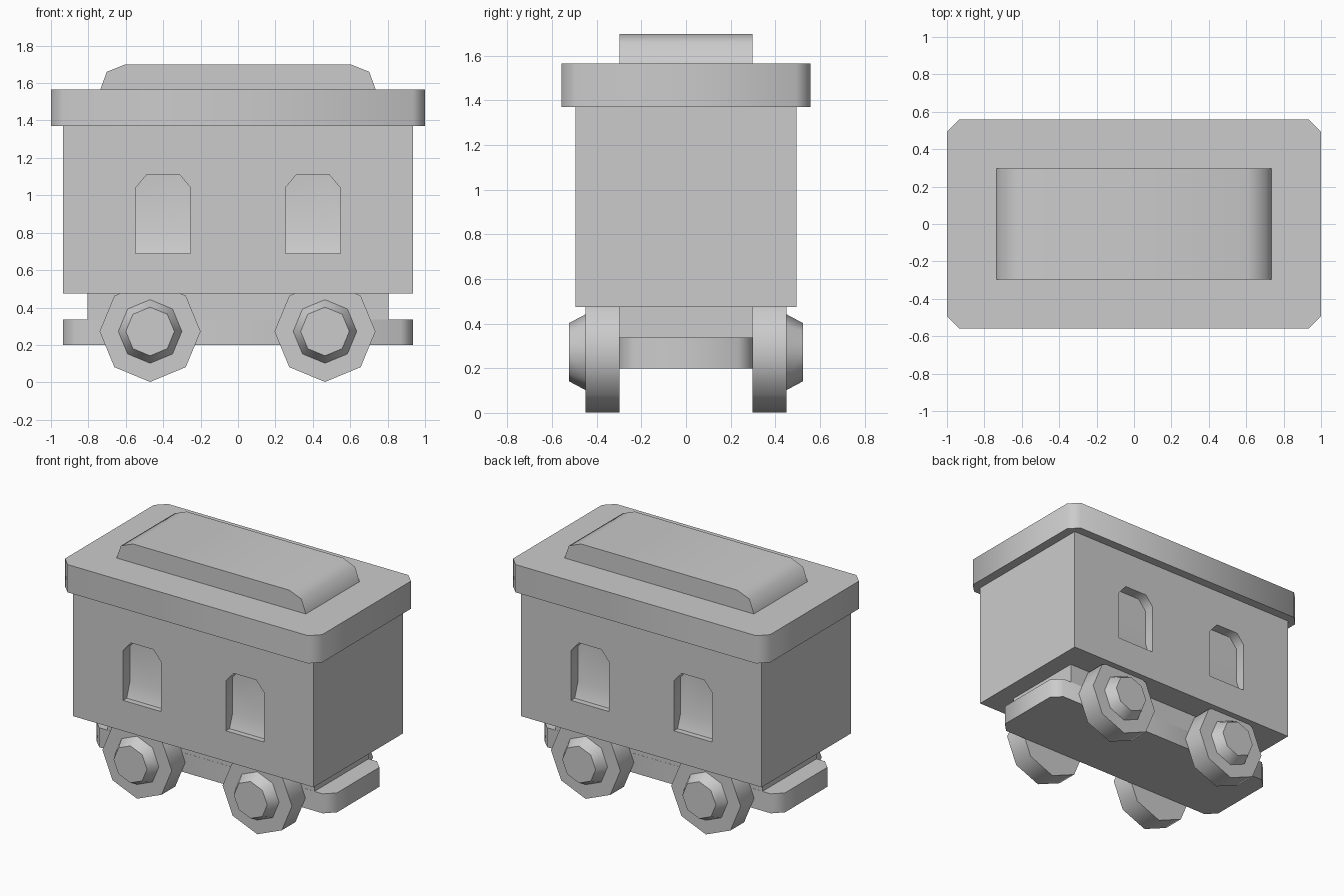
import bpy, bmesh, math
from mathutils import Matrix

if "Cube" in bpy.data.objects:
    bpy.data.objects.remove(bpy.data.objects["Cube"])


def make(name, bm):
    bmesh.ops.recalc_face_normals(bm, faces=bm.faces)
    mesh = bpy.data.meshes.new(name)
    bm.to_mesh(mesh)
    bm.free()
    ob = bpy.data.objects.new(name, mesh)
    bpy.context.collection.objects.link(ob)
    return ob


def activate(ob):
    bpy.ops.object.select_all(action='DESELECT')
    ob.select_set(True)
    bpy.context.view_layer.objects.active = ob


def smooth(ob):
    activate(ob)
    bpy.ops.object.shade_smooth_by_angle(angle=math.radians(50))


def prism(bm, pts, start, end):
    """Extrude a closed 3D profile given by two placement functions."""
    a = [bm.verts.new(start(*p)) for p in pts]
    b = [bm.verts.new(end(*p)) for p in pts]
    bm.faces.new(a)
    bm.faces.new(b)
    for i in range(len(pts)):
        j = (i + 1) % len(pts)
        bm.faces.new((a[i], a[j], b[j], b[i]))


def plate(name, hx, hy, z0, z1, c):
    """Flat slab with chamfered vertical corners."""
    pts = [(hx, hy - c), (hx - c, hy), (-hx + c, hy), (-hx, hy - c),
           (-hx, -hy + c), (-hx + c, -hy), (hx - c, -hy), (hx, -hy + c)]
    bm = bmesh.new()
    prism(bm, pts, lambda x, y: (x, y, z0), lambda x, y: (x, y, z1))
    ob = make(name, bm)
    smooth(ob)
    return ob


def block(name, hx, hy, z0, z1):
    bm = bmesh.new()
    bmesh.ops.create_cube(bm, size=1, matrix=Matrix.Translation((0, 0, (z0 + z1) / 2))
                          @ Matrix.Diagonal((2 * hx, 2 * hy, z1 - z0, 1)))
    return make(name, bm)


# Window cutters: clipped arch with a sloped lower back wall
bm = bmesh.new()
half = [(0.147, 0.69, 0.455), (0.147, 0.79, 0.42), (0.147, 1.04, 0.42), (0.088, 1.11, 0.42)]
outline = half + [(-x, z, d) for x, z, d in reversed(half)]
for cx in (-0.4, 0.4):
    for s in (-1, 1):
        out = [bm.verts.new((cx + x, s * 0.6, z)) for x, z, d in outline]
        inn = [bm.verts.new((cx + x, s * d, z)) for x, z, d in outline]
        bm.faces.new(out)
        bm.faces.new(inn[1:7])
        bm.faces.new((inn[0], inn[1], inn[6], inn[7]))
        for i in range(8):
            j = (i + 1) % 8
            bm.faces.new((out[i], out[j], inn[j], inn[i]))
cutter = make("window_cutter", bm)
cutter.hide_render = True

# Carriage body with recessed windows
body = block("carriage_body", 0.935, 0.495, 0.475, 1.375)
mod = body.modifiers.new("windows", 'BOOLEAN')
mod.operation = 'DIFFERENCE'
mod.solver = 'EXACT'
mod.object = cutter
activate(body)
bpy.ops.object.modifier_apply(modifier=mod.name)
bpy.data.objects.remove(cutter)
smooth(body)

# Roof slab and raised roof top
plate("roof", 1.0, 0.558, 1.37, 1.565, 0.065)
bm = bmesh.new()
right = [(0.738, 1.56), (0.702, 1.66), (0.608, 1.698)]
prism(bm, right + [(-x, z) for x, z in reversed(right)],
      lambda x, z: (x, -0.298, z), lambda x, z: (x, 0.298, z))
smooth(make("roof_top", bm))

# Chassis: bumper plate and upper block
plate("bumper_plate", 0.935, 0.3, 0.2, 0.337, 0.065)
block("chassis_block", 0.805, 0.299, 0.25, 0.48)

# Octagonal wheels with tapered hubs
ring = [(math.cos(i * math.pi / 4), math.sin(i * math.pi / 4)) for i in range(8)]


def disc(name, cx, y0, r0, y1, r1):
    bm = bmesh.new()
    prism(bm, ring, lambda u, v: (cx + u * r0, y0, 0.272 + v * r0),
          lambda u, v: (cx + u * r1, y1, 0.272 + v * r1))
    smooth(make(name, bm))


for cx, end in ((-0.47, "left"), (0.465, "right")):
    for s, side in ((-1, "front"), (1, "back")):
        disc(f"wheel_{side}_{end}", cx, s * 0.298, 0.27, s * 0.45, 0.27)
        disc(f"hub_{side}_{end}", cx, s * 0.448, 0.171, s * 0.525, 0.13)
